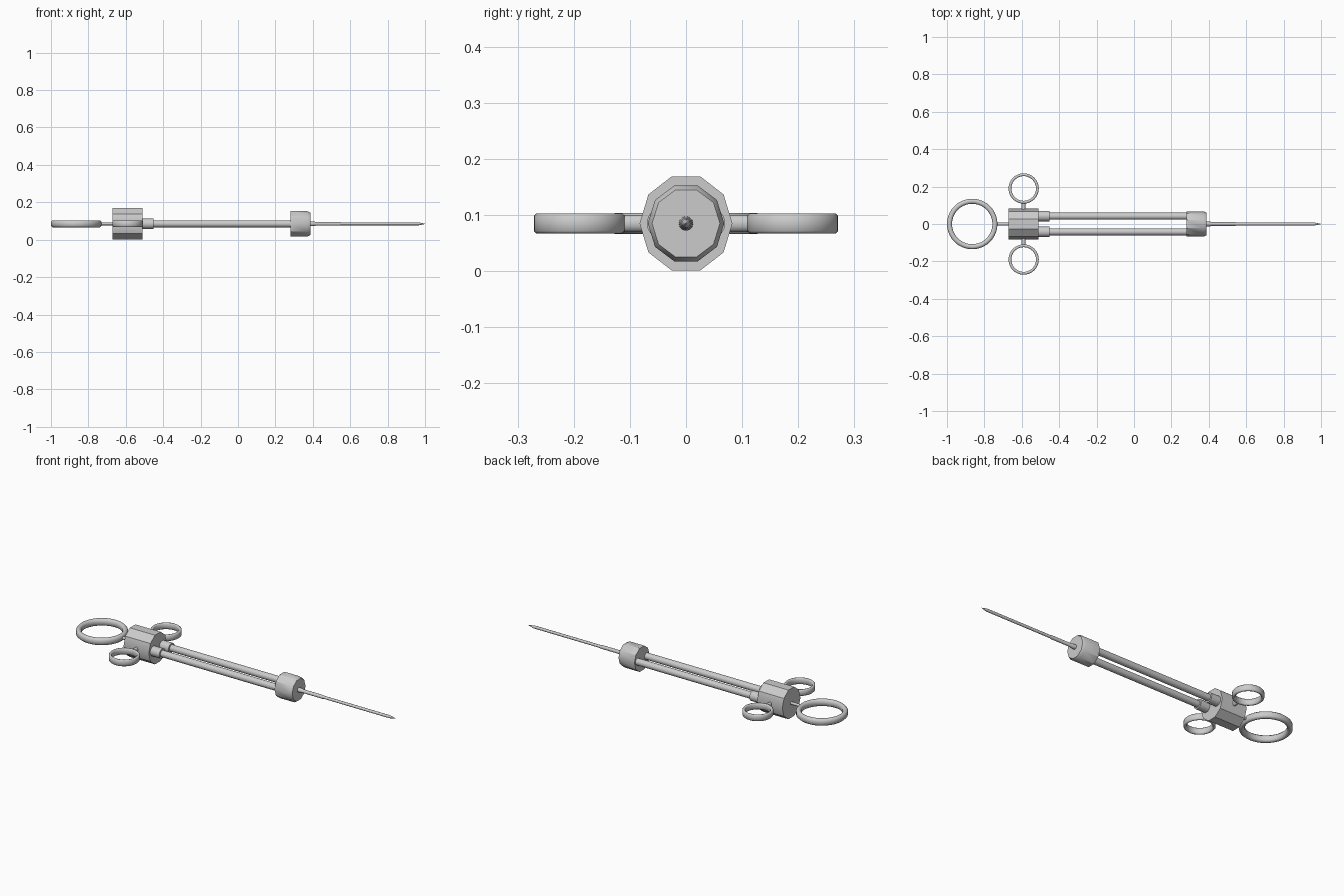
import bpy, bmesh, math
from mathutils import Matrix

if "Cube" in bpy.data.objects:
    bpy.data.objects.remove(bpy.data.objects["Cube"])

AXIS_Z = 0.085


def finish(name, bm, angle=35):
    bmesh.ops.recalc_face_normals(bm, faces=bm.faces)
    mesh = bpy.data.meshes.new(name)
    bm.to_mesh(mesh)
    bm.free()
    ob = bpy.data.objects.new(name, mesh)
    bpy.context.collection.objects.link(ob)
    bpy.ops.object.select_all(action='DESELECT')
    ob.select_set(True)
    bpy.context.view_layer.objects.active = ob
    bpy.ops.object.shade_smooth_by_angle(angle=math.radians(angle))
    return ob


def lathe_x(name, profile, sides, y=0.0, y_scale=1.0):
    """Capped solid along x from (x, radius) stations."""
    bm = bmesh.new()
    rings = []
    for x, r in profile:
        rings.append([bm.verts.new((x, y + y_scale * r * math.cos(t), AXIS_Z + r * math.sin(t)))
                      for t in (2 * math.pi * i / sides for i in range(sides))])
    for a, b in zip(rings, rings[1:]):
        for i in range(sides):
            j = (i + 1) % sides
            bm.faces.new((a[i], a[j], b[j], b[i]))
    bm.faces.new(rings[0])
    bm.faces.new(rings[-1])
    return finish(name, bm)


def finger_ring(name, x, y, inner, outer, half_h, segments=40):
    """Tall band with chamfered edges."""
    c = (outer - inner) * 0.3
    section = [(outer, -half_h + c), (outer, half_h - c), (outer - c, half_h), (inner + c, half_h),
               (inner, half_h - c), (inner, -half_h + c), (inner + c, -half_h), (outer - c, -half_h)]
    bm = bmesh.new()
    loops = []
    for i in range(segments):
        t = 2 * math.pi * i / segments
        loops.append([bm.verts.new((x + r * math.cos(t), y + r * math.sin(t), AXIS_Z + z))
                      for r, z in section])
    n = len(section)
    for i in range(segments):
        a, b = loops[i], loops[(i + 1) % segments]
        for k in range(n):
            m = (k + 1) % n
            bm.faces.new((a[k], b[k], b[m], a[m]))
    return finish(name, bm, 50)


# Ten-sided barrel body and front collar
lathe_x("rear_body", [(-0.67, 0.088), (-0.51, 0.088)], 10, y_scale=0.94)
lathe_x("front_collar", [(0.28, 0.071), (0.372, 0.071), (0.387, 0.063)], 10, y_scale=0.96)

# Needle with small hub and pointed tip
lathe_x("needle", [(0.38, 0.013), (0.41, 0.012), (0.415, 0.010), (0.54, 0.010),
                   (0.55, 0.008), (0.965, 0.008), (1.0, 0.001)], 12)

# Plunger stem and thumb ring
lathe_x("plunger_stem", [(-0.735, 0.008), (-0.66, 0.008)], 12)
finger_ring("thumb_ring", -0.865, 0, 0.108, 0.135, 0.019)

for side, label in ((-1, "front"), (1, "back")):
    # Long guide rods and their sleeves
    lathe_x("guide_rod_" + label, [(-0.52, 0.019), (0.29, 0.019)], 16, y=side * 0.042)
    lathe_x("rod_sleeve_" + label, [(-0.52, 0.028), (-0.452, 0.028)], 16, y=side * 0.042)
    # Side finger rings with short oval stems
    finger_ring("finger_ring_" + label, -0.59, side * 0.19, 0.066, 0.081, 0.018)
    bm = bmesh.new()
    bmesh.ops.create_cone(bm, cap_ends=True, segments=16, radius1=1, radius2=1, depth=0.055)
    mat = (Matrix.Translation((-0.59, side * 0.094, AXIS_Z))
           @ Matrix.Rotation(math.pi / 2, 4, 'X')
           @ Matrix.Diagonal((0.011, 0.015, 1, 1)))
    bmesh.ops.transform(bm, matrix=mat, verts=bm.verts)
    finish("ring_stem_" + label, bm)
